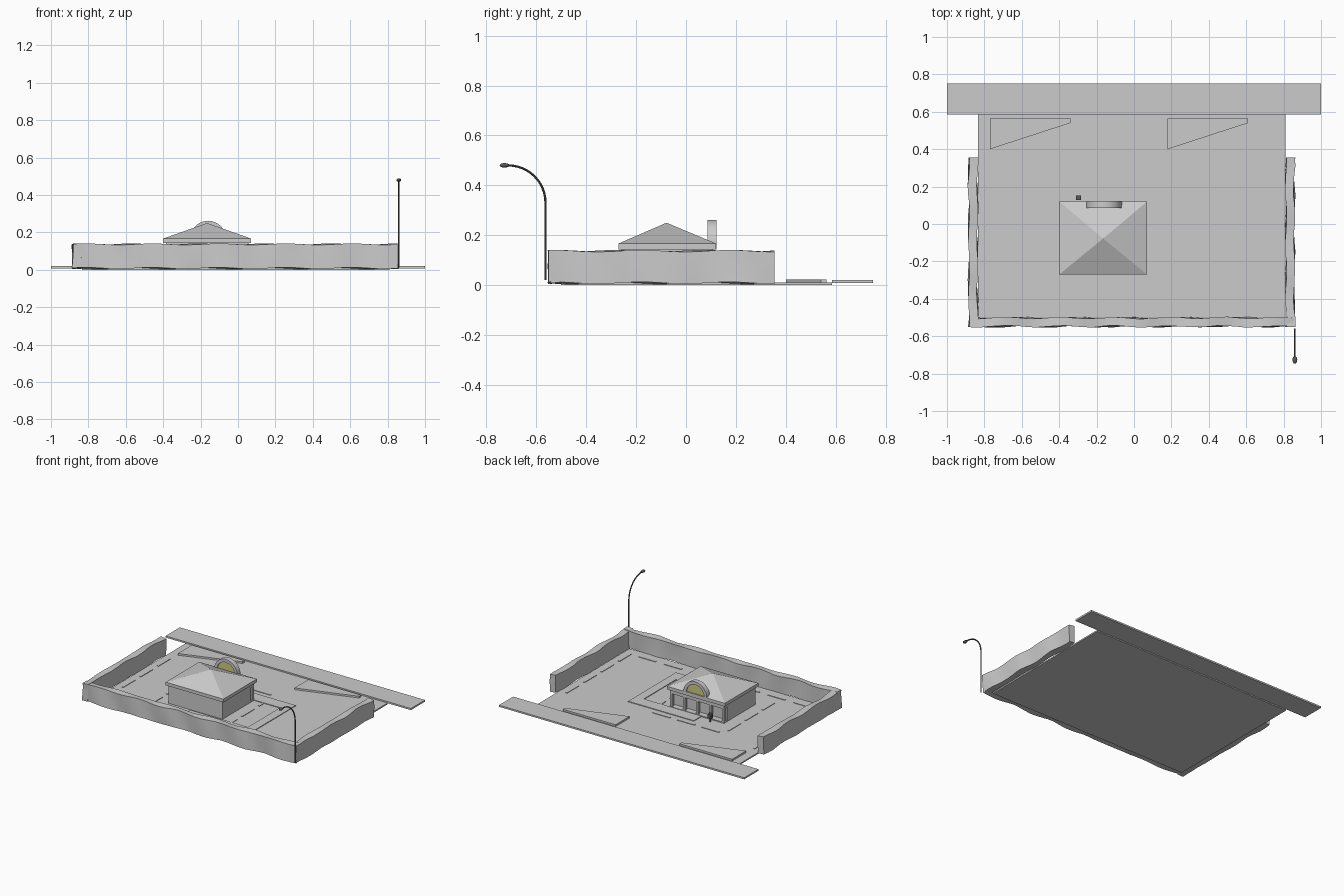
import bpy, bmesh, math, random
from mathutils import Vector

if "Cube" in bpy.data.objects:
    bpy.data.objects.remove(bpy.data.objects["Cube"])

random.seed(4)


def material(name, rgb):
    m = bpy.data.materials.new(name)
    m.diffuse_color = (*rgb, 1)
    m.use_nodes = True
    m.node_tree.nodes["Principled BSDF"].inputs["Base Color"].default_value = m.diffuse_color
    return m


GREY = material("concrete_grey", (0.6, 0.6, 0.6))
YELLOW = material("sign_yellow", (0.62, 0.6, 0.22))
DARK = material("dark_metal", (0.1, 0.1, 0.1))


def finish(bm, name, mat, smooth=False):
    bmesh.ops.recalc_face_normals(bm, faces=bm.faces)
    mesh = bpy.data.meshes.new(name)
    bm.to_mesh(mesh)
    bm.free()
    mesh.materials.append(mat)
    ob = bpy.data.objects.new(name, mesh)
    bpy.context.collection.objects.link(ob)
    if smooth:
        bpy.ops.object.select_all(action='DESELECT')
        ob.select_set(True)
        bpy.context.view_layer.objects.active = ob
        bpy.ops.object.shade_smooth_by_angle(angle=math.radians(35))
    return ob


def prism(name, pts, low, high, mat=GREY, upright=False, smooth=False):
    """Extrude an outline along z, or along y when upright."""
    bm = bmesh.new()
    face = bm.faces.new([bm.verts.new((a, low, b) if upright else (a, b, low)) for a, b in pts])
    ext = bmesh.ops.extrude_face_region(bm, geom=[face])
    d = high - low
    bmesh.ops.translate(bm, vec=(0, d, 0) if upright else (0, 0, d),
                        verts=[g for g in ext["geom"] if isinstance(g, bmesh.types.BMVert)])
    return finish(bm, name, mat, smooth)


def box(name, x0, x1, y0, y1, z0, z1, mat=GREY):
    return prism(name, [(x0, y0), (x1, y0), (x1, y1), (x0, y1)], z0, z1, mat)


# Ground slab and street
box("ground", -0.835, 0.81, -0.5, 0.585, 0, 0.01)
box("street", -1, 1, 0.585, 0.75, 0.008, 0.02)

# Wedge-shaped kerb islands
for i, x in enumerate((-0.77, 0.18)):
    prism(f"kerb_island_{i}", [(x, 0.4), (x + 0.43, 0.54), (x + 0.43, 0.563), (x, 0.563)], 0.009, 0.023)

# Drive-through lane around the building
prism("drive_lane", [(-0.2, -0.36), (0.335, -0.36), (0.335, 0.195), (-0.2, 0.195), (-0.2, 0.105),
                     (0.27, 0.105), (0.27, -0.27), (-0.2, -0.27)], 0.0, 0.015)


# Parking and lane dashes
def dash(x, y, along_x):
    a, b = (0.07, 0.006) if along_x else (0.006, 0.07)
    box("lane_dash", x - a, x + a, y - b, y + b, 0.009, 0.014)


for i in range(7):
    dash(-0.65 + 0.211 * i, -0.43, True)
for i in range(4):
    for x in (-0.78, 0.752):
        dash(x, 0.25 - 0.204 * i, False)
for i in range(3):
    dash(-0.37 + 0.2 * i, 0.24, True)
    for x in (-0.476, 0.135):
        dash(x, 0.12 - 0.2 * i, False)


# Uneven hedge: rings of a box section swept along a line and rippled
def hedge(name, start, end, count):
    a, b = Vector(start), Vector(end)
    side = Vector((-(b - a).y, (b - a).x, 0)).normalized()
    bm = bmesh.new()
    rings = []
    phase = random.uniform(0, 6)
    for i in range(count + 1):
        c = a.lerp(b, i / count)
        ring = []
        for s, z in ((-1, 0.009), (-1, 0.07), (-1, 0.137), (1, 0.137), (1, 0.07), (1, 0.009)):
            w = 0.023 * s + 0.005 * math.sin(i * 1.1 + phase + z * 16) + random.uniform(-0.002, 0.002)
            dz = 0.004 * math.sin(i * 0.9 + phase + s)
            ring.append(bm.verts.new(c + side * w + Vector((0, 0, z + dz))))
        rings.append(ring)
    for r, q in zip(rings, rings[1:]):
        for k in range(6):
            bm.faces.new((r[k], r[(k + 1) % 6], q[(k + 1) % 6], q[k]))
    bm.faces.new(rings[0])
    bm.faces.new(rings[-1])
    finish(bm, name, GREY, True)


hedge("front_hedge", (-0.88, -0.525, 0), (0.855, -0.525, 0), 34)
hedge("left_hedge", (-0.86, -0.55, 0), (-0.86, 0.355, 0), 18)
hedge("right_hedge", (0.835, -0.55, 0), (0.835, 0.355, 0), 18)

# Building body with a recessed shop front
box("building_walls", -0.385, 0.055, -0.258, 0.065, 0.005, 0.145)
box("base_step", -0.385, 0.055, 0.065, 0.108, 0.005, 0.018)
box("front_beam", -0.385, 0.055, 0.065, 0.108, 0.115, 0.145)
for i in range(5):
    x = -0.377 + 0.106 * i
    box("front_column", x - 0.008, x + 0.008, 0.085, 0.107, 0.018, 0.116)
for i in range(4):
    x = -0.324 + 0.106 * i
    box("shop_window", x - 0.035, x + 0.035, 0.065, 0.07, 0.03, 0.105)

# Eave slab and pyramid roof
box("eave", -0.4, 0.07, -0.27, 0.12, 0.143, 0.167)
bm = bmesh.new()
base = [bm.verts.new((x, y, 0.167)) for x, y in ((-0.4, -0.27), (0.07, -0.27), (0.07, 0.12), (-0.4, 0.12))]
top = bm.verts.new((-0.165, -0.078, 0.25))
for i in range(4):
    bm.faces.new((base[i], base[(i + 1) % 4], top))
bm.faces.new(base)
finish(bm, "roof", GREY)


# Arched sign: rim and recessed panel
def arc(r):
    return [(-0.16 + r * math.cos(math.pi * i / 24), 0.167 + r * math.sin(math.pi * i / 24)) for i in range(25)]


prism("sign_rim", arc(0.095) + arc(0.073)[::-1], 0.086, 0.122, GREY, True, True)
prism("sign_panel", arc(0.074), 0.094, 0.114, YELLOW, True, True)
box("sign_base", -0.255, -0.065, 0.086, 0.122, 0.143, 0.17)

# Order post beside the entrance
box("order_post", -0.301, -0.293, 0.136, 0.144, 0.008, 0.05, DARK)
box("order_speaker", -0.311, -0.283, 0.127, 0.152, 0.04, 0.07, DARK)

# Street lamp: curved pole and oval head
path = [(0.86, -0.563, 0.02), (0.86, -0.563, 0.18), (0.86, -0.563, 0.33)]
for i in range(1, 13):
    t = math.pi / 2 * i / 12
    path.append((0.86, -0.713 + 0.15 * math.cos(t), 0.33 + 0.15 * math.sin(t)))
bm = bmesh.new()
rings = []
for i, p in enumerate(path):
    d = (Vector(path[min(i + 1, len(path) - 1)]) - Vector(path[max(i - 1, 0)])).normalized()
    u = Vector((1, 0, 0))
    v = d.cross(u)
    rings.append([bm.verts.new(Vector(p) + 0.0045 * (u * math.cos(k * math.pi / 4) + v * math.sin(k * math.pi / 4)))
                  for k in range(8)])
for r, q in zip(rings, rings[1:]):
    for k in range(8):
        bm.faces.new((r[k], r[(k + 1) % 8], q[(k + 1) % 8], q[k]))
bm.faces.new(rings[0])
bm.faces.new(rings[-1])
finish(bm, "lamp_pole", DARK, True)

bm = bmesh.new()
bmesh.ops.create_uvsphere(bm, u_segments=16, v_segments=8, radius=1)
bmesh.ops.scale(bm, vec=(0.013, 0.02, 0.009), verts=bm.verts)
bmesh.ops.translate(bm, vec=(0.86, -0.727, 0.48), verts=bm.verts)
finish(bm, "lamp_head", DARK, True)
